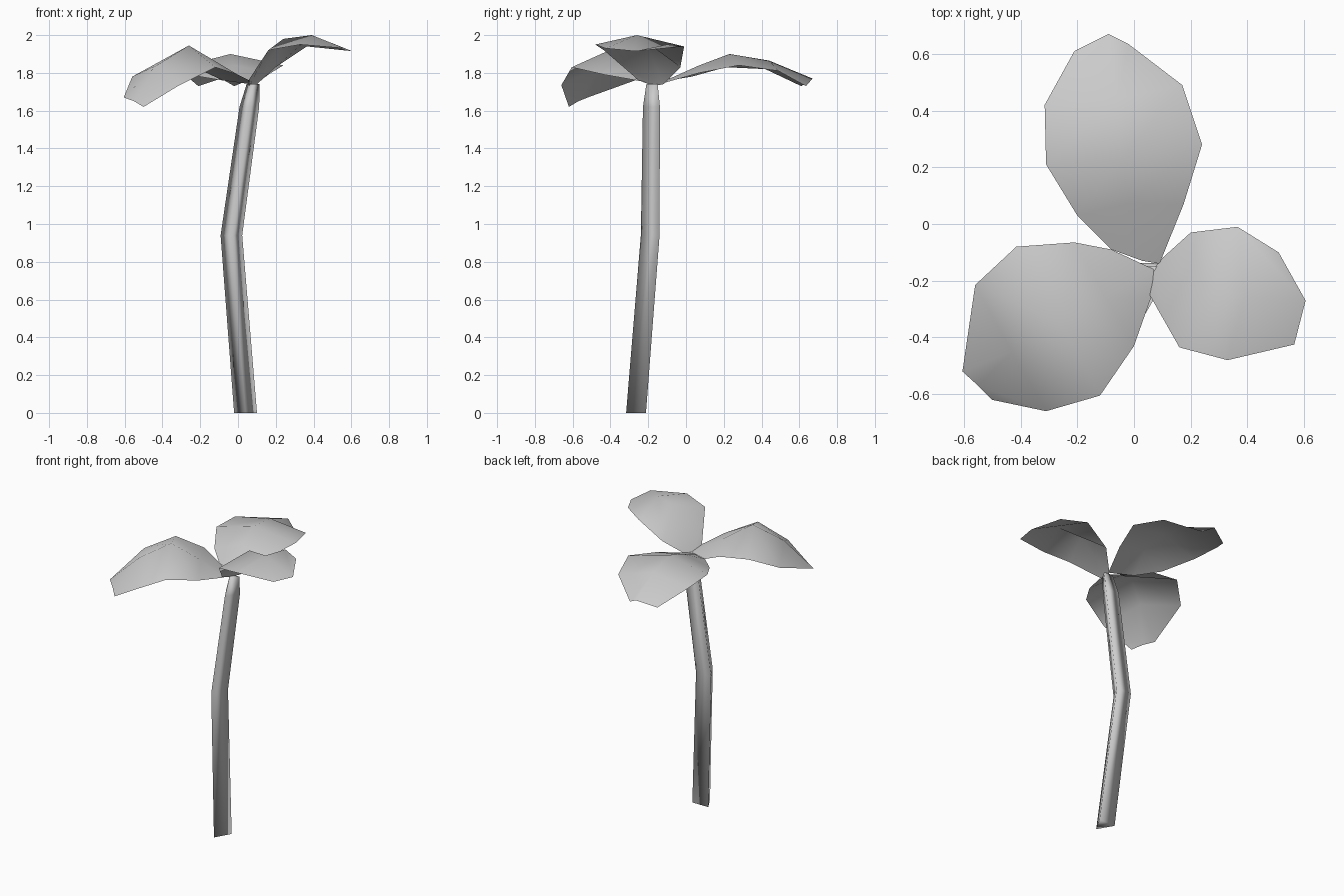
import bpy
import math

default_cube = bpy.data.objects.get("Cube")
if default_cube:
    bpy.data.objects.remove(default_cube, do_unlink=True)

# One flat colour for the whole plant
pale_grey = bpy.data.materials.new("pale_grey")
pale_grey.use_nodes = True
colour = (0.6, 0.6, 0.6, 1.0)
pale_grey.diffuse_color = colour
pale_grey.node_tree.nodes["Principled BSDF"].inputs["Base Color"].default_value = colour


def add_mesh(name, verts, faces):
    """Create a smooth shaded object from points and faces."""
    mesh = bpy.data.meshes.new(name)
    mesh.from_pydata(verts, [], faces)
    mesh.materials.append(pale_grey)
    for polygon in mesh.polygons:
        polygon.use_smooth = True
    mesh.update()
    obj = bpy.data.objects.new(name, mesh)
    bpy.context.collection.objects.link(obj)
    return obj


def add_stem(name, path, sides=3):
    """Sweep a polygon along a path of (centre x, y, z, radius)."""
    verts, faces = [], []
    for x, y, z, radius in path:
        for side in range(sides):
            angle = math.tau * side / sides - math.pi / 2
            verts.append((x + radius * math.cos(angle), y + radius * math.sin(angle), z))
    for ring in range(len(path) - 1):
        for side in range(sides):
            a = ring * sides + side
            b = ring * sides + (side + 1) % sides
            faces.append((a, b, b + sides, a + sides))
    faces.append(tuple(reversed(range(sides))))
    faces.append(tuple(range(len(verts) - sides, len(verts))))
    return add_mesh(name, verts, faces)


def add_leaf(name, left_edge, midrib, right_edge):
    """Loft a single-sheet leaf between its two edges and the raised midrib."""
    verts = [point for row in zip(left_edge, midrib, right_edge) for point in row]
    faces = []
    for row in range(len(midrib) - 1):
        for column in range(2):
            a = row * 3 + column
            faces.append((a, a + 1, a + 4, a + 3))
    return add_mesh(name, verts, faces)


# Bent three-sided stem
add_stem("stem", [
    (.04, -.247, 0, .07),
    (-.035, -.173, .94, .066),
    (.06, -.168, 1.62, .06),
    (.08, -.17, 1.74, .04),
])

# Long leaf arching to the back
add_leaf(
    "back_leaf",
    left_edge=[(-.08, -.09, 1.76), (-.2, .03, 1.78), (-.31, .21, 1.83),
               (-.315, .42, 1.82), (-.21, .61, 1.73)],
    midrib=[(.03, -.13, 1.75), (-.02, .07, 1.84), (-.04, .23, 1.9),
            (-.06, .44, 1.865), (-.09, .67, 1.77)],
    right_edge=[(.09, -.14, 1.74), (.175, .07, 1.8), (.24, .28, 1.84),
                (.17, .49, 1.81), (-.02, .635, 1.73)],
)

# Small raised leaf on the left
add_leaf(
    "left_leaf",
    left_edge=[(.1, -.12, 1.74), (.2, -.03, 1.83), (.365, -.01, 1.94), (.51, -.1, 1.95)],
    midrib=[(.06, -.17, 1.73), (.24, -.22, 1.98), (.39, -.26, 2), (.605, -.27, 1.915)],
    right_edge=[(.055, -.25, 1.76), (.16, -.435, 1.92), (.33, -.48, 1.95), (.565, -.425, 1.93)],
)

# Broad drooping leaf to the front right
add_leaf(
    "front_right_leaf",
    left_edge=[(.06, -.26, 1.76), (0, -.43, 1.79), (-.12, -.605, 1.83),
               (-.31, -.66, 1.735), (-.5, -.62, 1.62)],
    midrib=[(.07, -.16, 1.74), (-.1, -.26, 1.84), (-.26, -.35, 1.945),
            (-.43, -.45, 1.84), (-.55, -.57, 1.65)],
    right_edge=[(-.08, -.09, 1.76), (-.21, -.065, 1.82), (-.415, -.08, 1.85),
                (-.56, -.215, 1.78), (-.605, -.52, 1.67)],
)

# Turn every leaf so that its upper side faces up
for obj in bpy.context.collection.objects:
    if obj.name.endswith("leaf"):
        if sum(p.normal.z for p in obj.data.polygons) < 0:
            obj.data.flip_normals()
